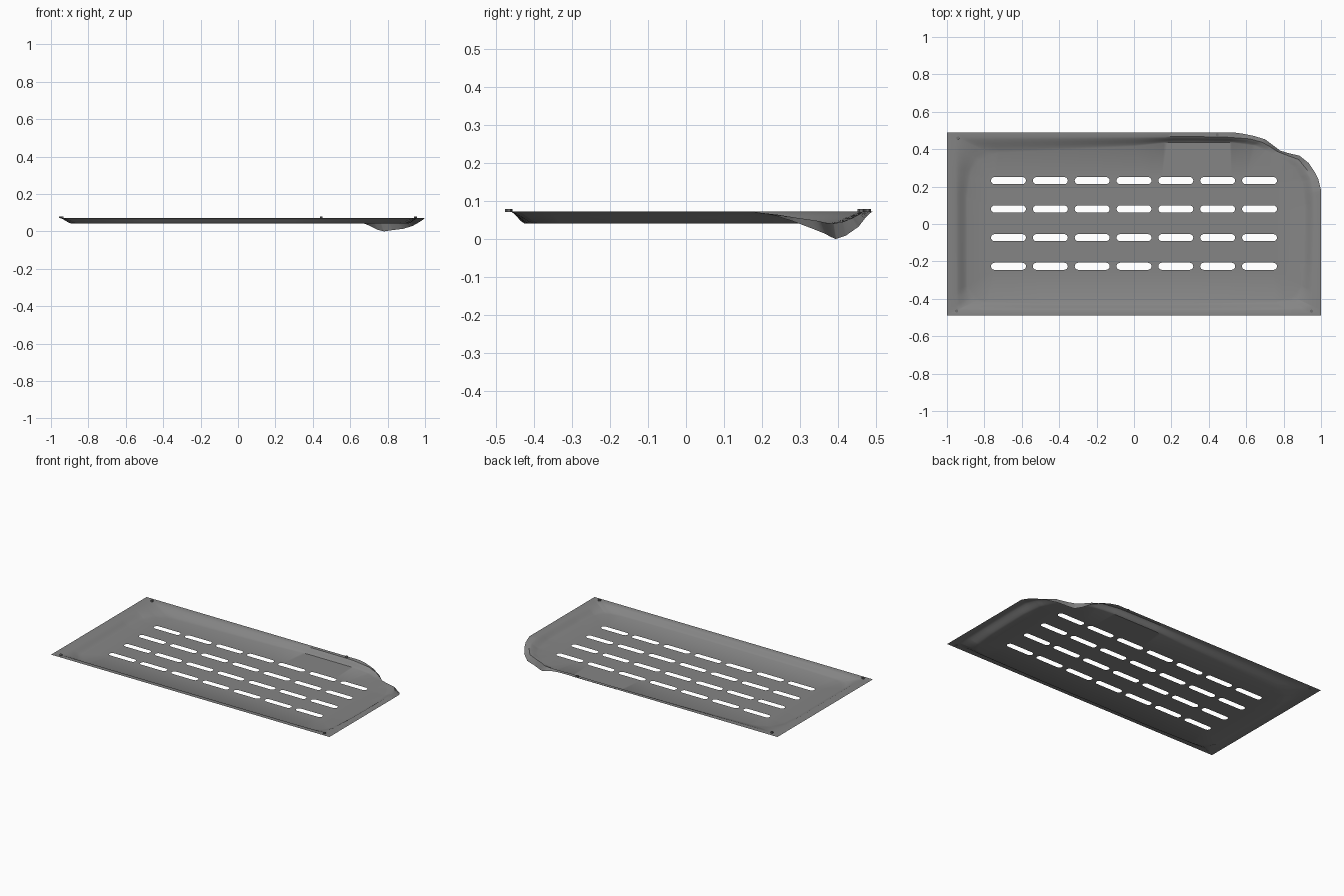
import bpy, bmesh, math
from mathutils import Vector

if "Cube" in bpy.data.objects:
    bpy.data.objects.remove(bpy.data.objects["Cube"])

def material(name, c):
    m = bpy.data.materials.new(name)
    m.diffuse_color = (c, c, c, 1)
    m.use_nodes = True
    m.node_tree.nodes["Principled BSDF"].inputs["Base Color"].default_value = m.diffuse_color
    return m

grey = material("grey steel", 0.235)
dark = material("dark steel", 0.16)

T, F = 0.072, 0.041   # rim and floor heights

# Outlines (counter-clockwise) : outer edge, inner flange edge, floor edge
outer = [(-1, -.49, T), (1, -.49, T), (1, .18, T), (.985, .24, .06), (.965, .28, .047),
         (.935, .325, .03), (.885, .365, .014), (.82, .38, .006), (.78, .393, 0),
         (.745, .42, .009), (.70, .453, .032), (.64, .471, .055), (.58, .483, .067),
         (.53, .49, T), (-1, .49, T)]
flange = [(-.95, -.46, T), (.93, -.46, T), (.955, -.44, T), (.965, 0, T), (.963, .17, T),
          (.95, .24, .064), (.925, .29, .056), (.88, .345, .048), (.81, .37, .042),
          (.765, .388, .041), (.73, .412, .045), (.685, .437, .055), (.62, .455, .065),
          (.5, .464, T), (.35, .467, T), (-.94, .465, T), (-.955, .45, T)]
floor = [(-.89, -.35), (-.86, -.39), (-.78, -.415), (-.5, -.425), (.3, -.425), (.75, -.415),
         (.85, -.39), (.89, -.34), (.905, -.2), (.91, .1), (.895, .23), (.85, .31),
         (.78, .355), (.72, .385), (.64, .42), (.5, .437), (.2, .437), (0, .415),
         (-.3, .40), (-.72, .38), (-.82, .35), (-.87, .28), (-.89, .15)]
floor = [(x, y, F) for x, y in floor]

def ray(points, a):
    """Point where a ray from the centre at angle a meets the closed outline."""
    dx, dy = math.cos(a), math.sin(a)
    for i, p in enumerate(points):
        p, q = Vector(p), Vector(points[(i + 1) % len(points)])
        e = q - p
        den = dx * e.y - dy * e.x
        if abs(den) < 1e-9:
            continue
        s = (dy * p.x - dx * p.y) / den
        if -1e-6 <= s <= 1 + 1e-6:
            hit = p + e * s
            if hit.x * dx + hit.y * dy > 0:
                return hit

# Ray angles: even spread plus every outline corner
angles = [2 * math.pi * i / 160 - math.pi for i in range(160)]
angles += [math.atan2(p[1], p[0]) for p in outer + flange + floor]
angles = sorted(set(round(a, 5) for a in angles))
angles = [a for i, a in enumerate(angles) if i == 0 or a - angles[i - 1] > 1e-4]

bm = bmesh.new()
o = [ray(outer, a) for a in angles]
f = [ray(flange, a) for a in angles]
b = [ray(floor, a) for a in angles]
rings = [o, f]
# rounded wall between flange and floor
for t in (.2, .4, .6, .8):
    ring = []
    for p, q in zip(f, b):
        v = p.lerp(q, t)
        s = .5 * t + .5 * t * t * (3 - 2 * t)
        v.z = p.z + (q.z - p.z) * s
        ring.append(v)
    rings.append(ring)
rings.append(b)
rings = [[bm.verts.new(p) for p in r] for r in rings]
n = len(angles)
for r0, r1 in zip(rings, rings[1:]):
    for i in range(n):
        j = (i + 1) % n
        bm.faces.new((r0[i], r0[j], r1[j], r1[i]))

def loop_edges(verts):
    out = []
    for i, v in enumerate(verts):
        w = verts[(i + 1) % len(verts)]
        out.append(bm.edges.get((v, w)) or bm.edges.new((v, w)))
    return out

# Floor sheet with 7 x 4 rounded slots
edges = loop_edges(rings[-1])
R, HALF = .019, .0745
for col in range(7):
    for y in (.232, .080, -.073, -.226):
        cx = (col - 3) * .2237
        slot = []
        for side, start in ((1, -math.pi / 2), (-1, math.pi / 2)):
            for k in range(9):
                a = start + math.pi * k / 8
                slot.append(bm.verts.new((cx + side * HALF + R * math.cos(a),
                                          y + R * math.sin(a), F)))
        edges += loop_edges(slot)
bmesh.ops.triangle_fill(bm, use_beauty=True, use_dissolve=False, edges=edges, normal=(0, 0, 1))
bm.normal_update()
for face in bm.faces:
    if face.normal.z < 0:
        face.normal_flip()

me = bpy.data.meshes.new("slotted_panel")
bm.to_mesh(me)
bm.free()
panel = bpy.data.objects.new("slotted_panel", me)
bpy.context.collection.objects.link(panel)
me.materials.append(grey)
bpy.context.view_layer.objects.active = panel
panel.select_set(True)
bpy.ops.object.shade_smooth_by_angle(angle=math.radians(35))

# Small bolt heads on the flange
for i, (x, y) in enumerate([(-.94, .46), (-.948, -.465), (.948, -.466), (.445, .477)]):
    bpy.ops.mesh.primitive_cylinder_add(vertices=6, radius=.009, depth=.008,
                                        location=(x, y, T + .003))
    bolt = bpy.context.object
    bolt.name = f"bolt_{i + 1}"
    bolt.data.materials.append(dark)
